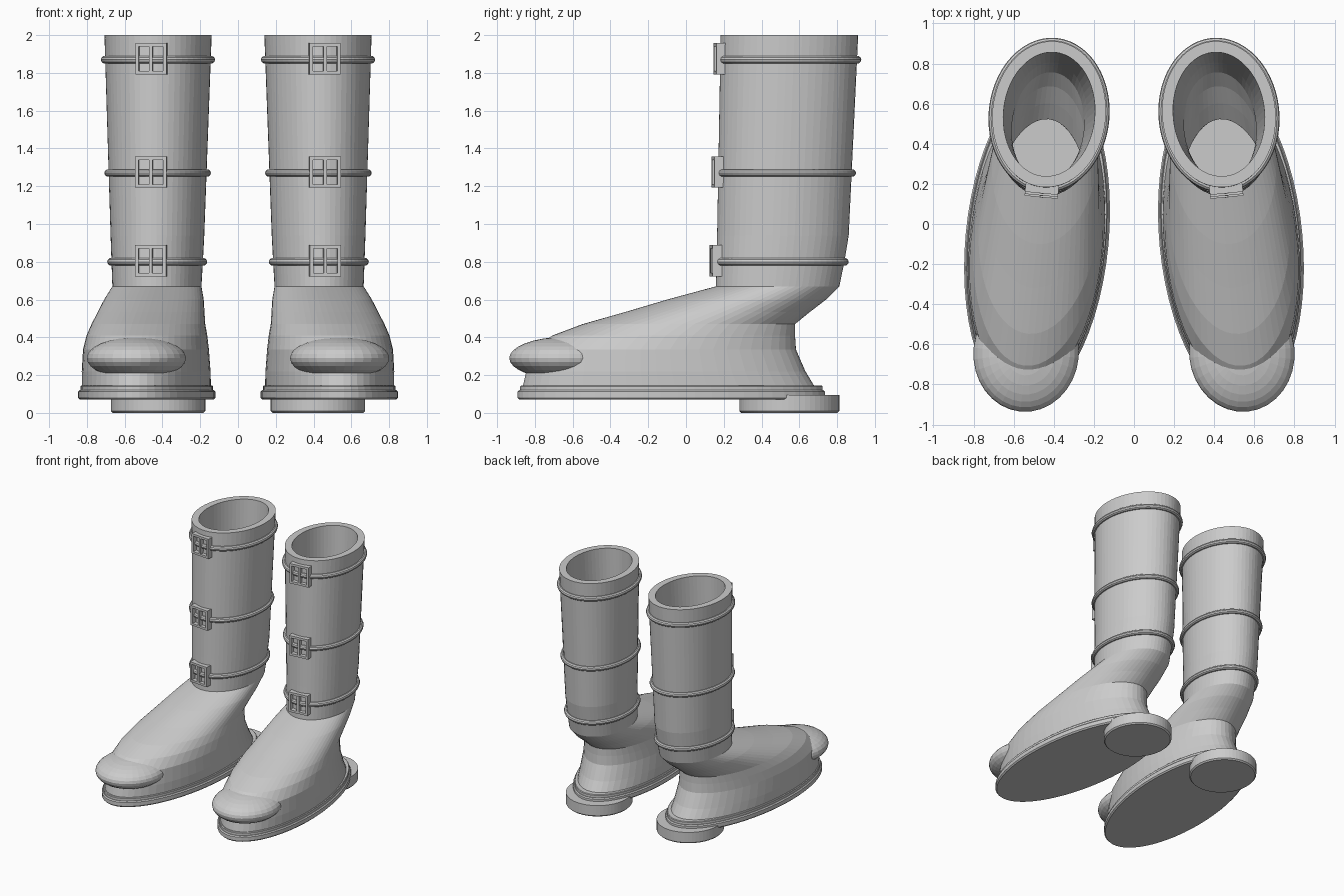
import bpy, bmesh, math
from mathutils import Matrix, Vector

cube = bpy.data.objects.get("Cube")
if cube:
    bpy.data.objects.remove(cube, do_unlink=True)

SEGMENTS = 56
WALL = 0.055
TOE_OUT = math.radians(5.5)
PLACE = Matrix.Translation((0.476, 0, 0)) @ Matrix.Rotation(TOE_OUT, 4, 'Z')

grey = bpy.data.materials.new("boot grey")
grey.use_nodes = True
grey.diffuse_color = (0.6, 0.6, 0.6, 1)
grey.node_tree.nodes["Principled BSDF"].inputs["Base Color"].default_value = (0.6, 0.6, 0.6, 1)


def finish(name, bm):
    """Turn the toe outwards, then mirror the part to the other boot."""
    bm.transform(PLACE)
    bmesh.ops.recalc_face_normals(bm, faces=bm.faces)
    mesh = bpy.data.meshes.new(name)
    bm.to_mesh(mesh)
    bm.free()
    mesh.materials.append(grey)
    obj = bpy.data.objects.new(name, mesh)
    bpy.context.collection.objects.link(obj)
    obj.modifiers.new("pair", 'MIRROR').use_mirror_merge = False
    return obj


def loft(name, rings, loop=False):
    """Skin oval rings given as (z, half width, front y, back y)."""
    bm = bmesh.new()
    rows = []
    for z, rx, front, back in rings:
        mid, ry = (front + back) / 2, (back - front) / 2
        angles = [math.tau * i / SEGMENTS for i in range(SEGMENTS)]
        rows.append([bm.verts.new((rx * math.cos(a), mid + ry * math.sin(a), z)) for a in angles])
    pairs = list(zip(rows, rows[1:]))
    if loop:
        pairs.append((rows[-1], rows[0]))
    else:
        bm.faces.new(rows[0])
        bm.faces.new(rows[-1])
    for low, high in pairs:
        for i in range(SEGMENTS):
            j = (i + 1) % SEGMENTS
            bm.faces.new((low[i], low[j], high[j], high[i]))
    return finish(name, bm)


def grow(ring, d, z=None):
    return (ring[0] if z is None else z, ring[1] + d, ring[2] - d, ring[3] + d)


def shaft_at(z):
    """Oval of the upper at a given height."""
    for a, b in zip(upper, upper[1:]):
        if a[0] <= z <= b[0]:
            t = (z - a[0]) / (b[0] - a[0])
            return tuple(p + (q - p) * t for p, q in zip(a, b))


# Hollow upper: foot and shaft outside, then the lining back down
upper = [
    (0.13, 0.335, -0.87, 0.69),
    (0.22, 0.335, -0.85, 0.635),
    (0.335, 0.328, -0.82, 0.585),
    (0.41, 0.315, -0.71, 0.58),
    (0.47, 0.298, -0.55, 0.58),
    (0.535, 0.28, -0.32, 0.66),
    (0.60, 0.262, -0.10, 0.745),
    (0.67, 0.235, 0.16, 0.815),
    (0.80, 0.241, 0.163, 0.842),
    (0.94, 0.247, 0.166, 0.865),
    (2.0, 0.283, 0.185, 0.915),
]
lining = [grow(r, -WALL) for r in reversed(upper)]
loft("boot_upper", upper + lining)

# Sole with chamfered welt and a thin lip above it
welt = (0.07, 0.357, -0.895, 0.74)
loft("sole", [grow(welt, -0.01), grow(welt, 0, 0.08), grow(welt, 0, 0.112),
              grow(welt, -0.008, 0.12), grow(welt, -0.013, 0.12), grow(welt, -0.013, 0.14),
              grow(welt, -0.018, 0.145)])

# Heel block
heel = (0, 0.25, 0.285, 0.815)
loft("heel", [grow(heel, -0.01), grow(heel, 0, 0.01), grow(heel, 0, 0.095)])

# Rounded toe cap
bm = bmesh.new()
bmesh.ops.create_uvsphere(bm, u_segments=32, v_segments=16, radius=1)
bm.transform(Matrix.Translation((0, -0.645, 0.29)) @ Matrix.Diagonal((0.263, 0.295, 0.112, 1)))
finish("toe_cap", bm)


def box(bm, centre, size):
    bmesh.ops.create_cube(bm, size=1, matrix=Matrix.Translation(centre) @ Matrix.Diagonal((*size, 1)))


# Straps and buckles around the shaft
for label, z in (("lower", 0.80), ("middle", 1.27), ("upper", 1.87)):
    oval = shaft_at(z)
    tube = []
    for k in range(10):
        a = math.tau * k / 10
        tube.append(grow(oval, 0.003 + 0.02 * math.cos(a), z + 0.02 * math.sin(a)))
    loft(label + "_strap", tube, loop=True)

    bm = bmesh.new()
    y = oval[2] - 0.008
    for side in (-1, 1):
        box(bm, Vector((side * 0.074, y + 0.004, z + 0.005)), (0.018, 0.05, 0.166))
        box(bm, Vector((0, y, z + 0.005 + side * 0.074)), (0.13, 0.042, 0.018))
    box(bm, Vector((0, y - 0.004, z + 0.005)), (0.018, 0.038, 0.13))
    finish(label + "_buckle", bm)
